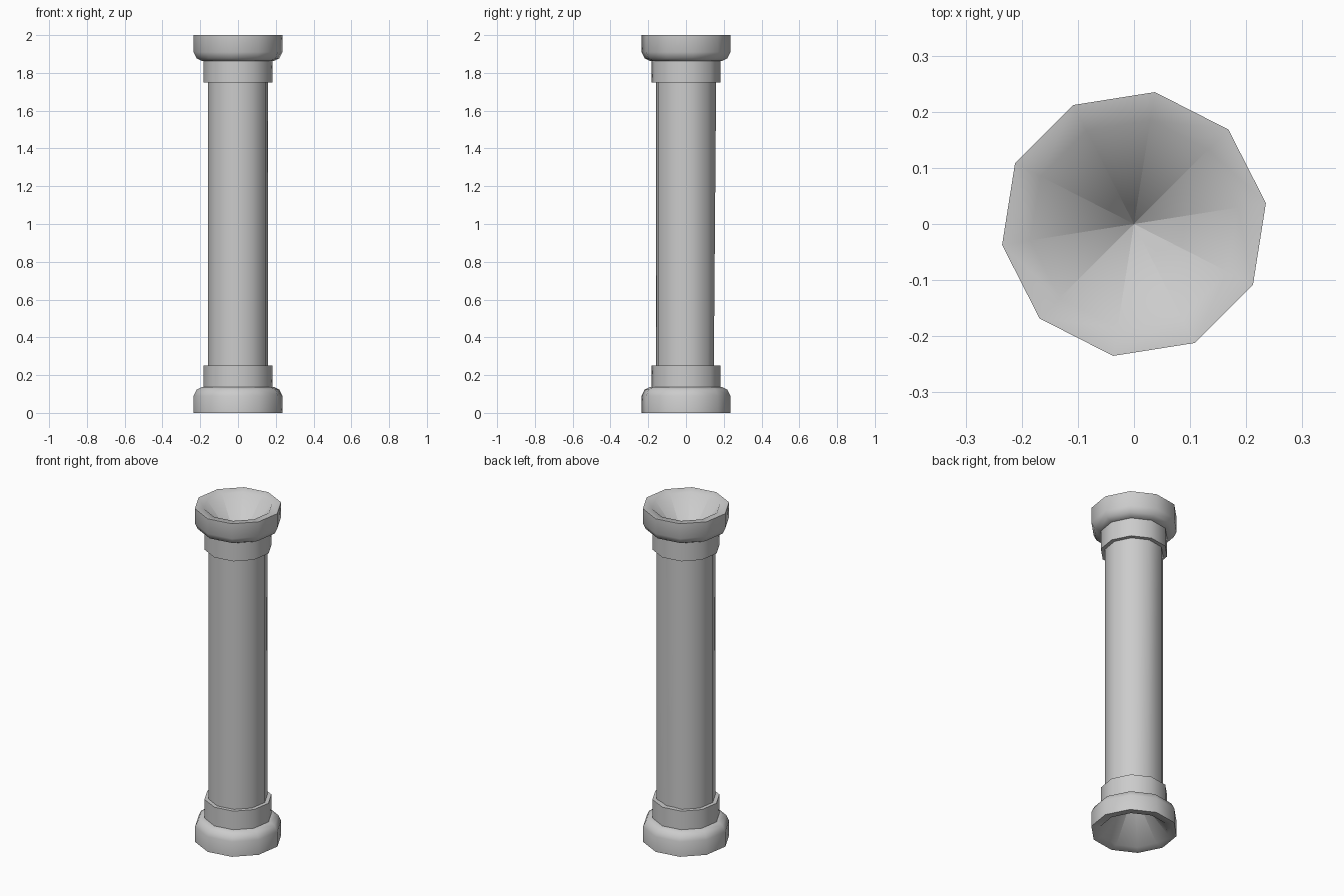
import bpy, bmesh, math

SIDES = 10
TURN = math.radians(9)

if "Cube" in bpy.data.objects:
    bpy.data.objects.remove(bpy.data.objects["Cube"], do_unlink=True)

# One stone grey for everything
stone = bpy.data.materials.new("stone grey")
stone.use_nodes = True
GREY = (0.6, 0.6, 0.6, 1)
stone.diffuse_color = GREY
stone.node_tree.nodes["Principled BSDF"].inputs["Base Color"].default_value = GREY


def lathe(name, profile, flip=False, apex=None):
    """Spin a (radius, z) profile; apex adds a faceted cone after the last ring."""
    bm = bmesh.new()
    place = (lambda z: 2 - z) if flip else (lambda z: z)
    rings = []
    for r, z in profile:
        angles = [TURN + math.tau * i / SIDES for i in range(SIDES)]
        rings.append([bm.verts.new((r * math.cos(a), r * math.sin(a), place(z))) for a in angles])
    for low, high in zip(rings, rings[1:]):
        for i in range(SIDES):
            j = (i + 1) % SIDES
            bm.faces.new((low[i], low[j], high[j], high[i]))
    if apex is not None:
        # A separate tip for each facet keeps the cone crisp at its centre
        for i in range(SIDES):
            tip = bm.verts.new((0, 0, place(apex)))
            bm.faces.new((rings[-1][i], rings[-1][(i + 1) % SIDES], tip))
    if flip:
        bmesh.ops.reverse_faces(bm, faces=bm.faces[:])
    mesh = bpy.data.meshes.new(name)
    bm.to_mesh(mesh)
    bm.free()
    mesh.materials.append(stone)
    obj = bpy.data.objects.new(name, mesh)
    bpy.context.collection.objects.link(obj)
    bpy.ops.object.select_all(action="DESELECT")
    obj.select_set(True)
    bpy.context.view_layer.objects.active = obj
    bpy.ops.object.shade_smooth_by_angle(angle=math.radians(60))
    return obj


# Shaft, with one lower back corner set slightly inward
shaft = lathe("shaft", [(0.162, 0.2), (0.162, 1.8)])
corner = max((v for v in shaft.data.vertices if v.co.z < 1), key=lambda v: v.co.y)
corner.co.y -= 0.013

# Rounded cap with a hollow cone, and the collar ring beside it, at both ends
cap = [(0.16, 1.862), (0.192, 1.862), (0.222, 1.877), (0.238, 1.91), (0.238, 2.0), (0.187, 1.994)]
collar = [(0.155, 1.75), (0.185, 1.75), (0.185, 1.865)]
for end, flip in (("top", False), ("bottom", True)):
    lathe(end + "_cap", cap, flip, apex=1.75)
    lathe(end + "_collar", collar, flip)
